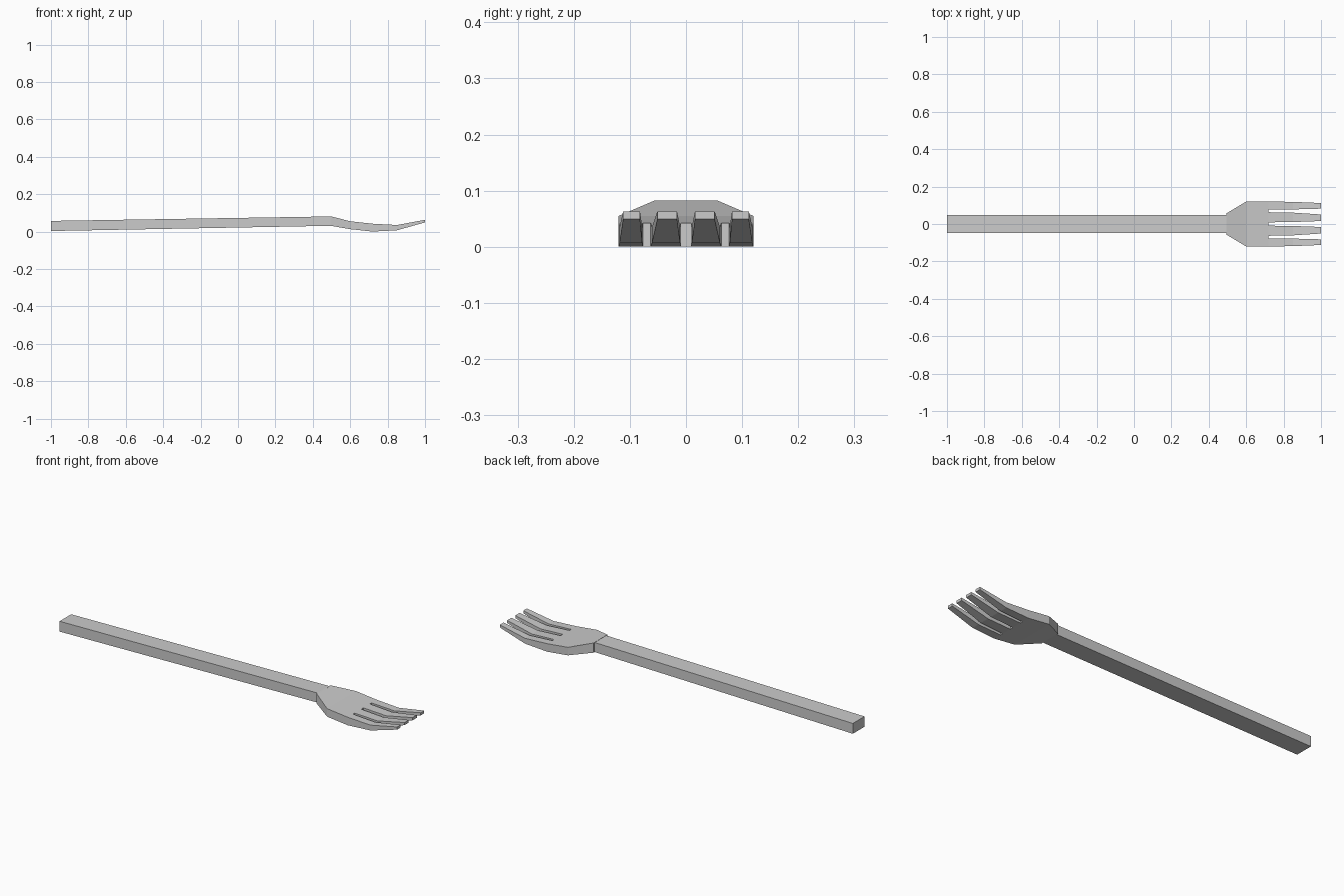
import bpy

if "Cube" in bpy.data.objects:
    bpy.data.objects.remove(bpy.data.objects["Cube"])


def loft(name, sections, start_cap=True):
    """Join rectangular sections (x, y_min, y_max, z_min, z_max) into a bar."""
    verts, faces = [], []
    for x, y0, y1, z0, z1 in sections:
        verts += [(x, y0, z0), (x, y1, z0), (x, y1, z1), (x, y0, z1)]
    for s in range(len(sections) - 1):
        a, b = 4 * s, 4 * s + 4
        for i in range(4):
            j = (i + 1) % 4
            faces.append((a + i, b + i, b + j, a + j))
    if start_cap:
        faces.append((0, 1, 2, 3))
    n = len(verts)
    faces.append((n - 1, n - 2, n - 3, n - 4))
    # flip so normals face outward
    faces = [f[::-1] for f in faces]
    mesh = bpy.data.meshes.new(name)
    mesh.from_pydata(verts, [], faces)
    obj = bpy.data.objects.new(name, mesh)
    bpy.context.collection.objects.link(obj)
    return obj


# long straight handle, rising gently toward the neck
loft("handle", [(-1.0, -0.048, 0.048, 0.003, 0.057),
                (0.5, -0.048, 0.048, 0.031, 0.081)])

# flared head plate
loft("head", [(0.495, -0.057, 0.057, 0.031, 0.082),
              (0.6, -0.12, 0.12, 0.013, 0.055),
              (0.72, -0.12, 0.12, 0.0, 0.042)])

# tines: (root y range, tip y range), mirrored to both sides
tines = {"inner": ((0.009, 0.063), (0.016, 0.051)),
         "outer": ((0.077, 0.12), (0.082, 0.112))}
for label, (root, tip) in tines.items():
    for side, sign in (("left", 1), ("right", -1)):
        r0, r1 = sorted(sign * y for y in root)
        t0, t1 = sorted(sign * y for y in tip)
        loft(f"{label}_tine_{side}",
             [(0.72, r0, r1, 0.0, 0.042),
              (0.85, r0 * 0.8 + t0 * 0.2, r1 * 0.8 + t1 * 0.2, 0.007, 0.035),
              (1.0, t0, t1, 0.049, 0.063)], start_cap=False)
